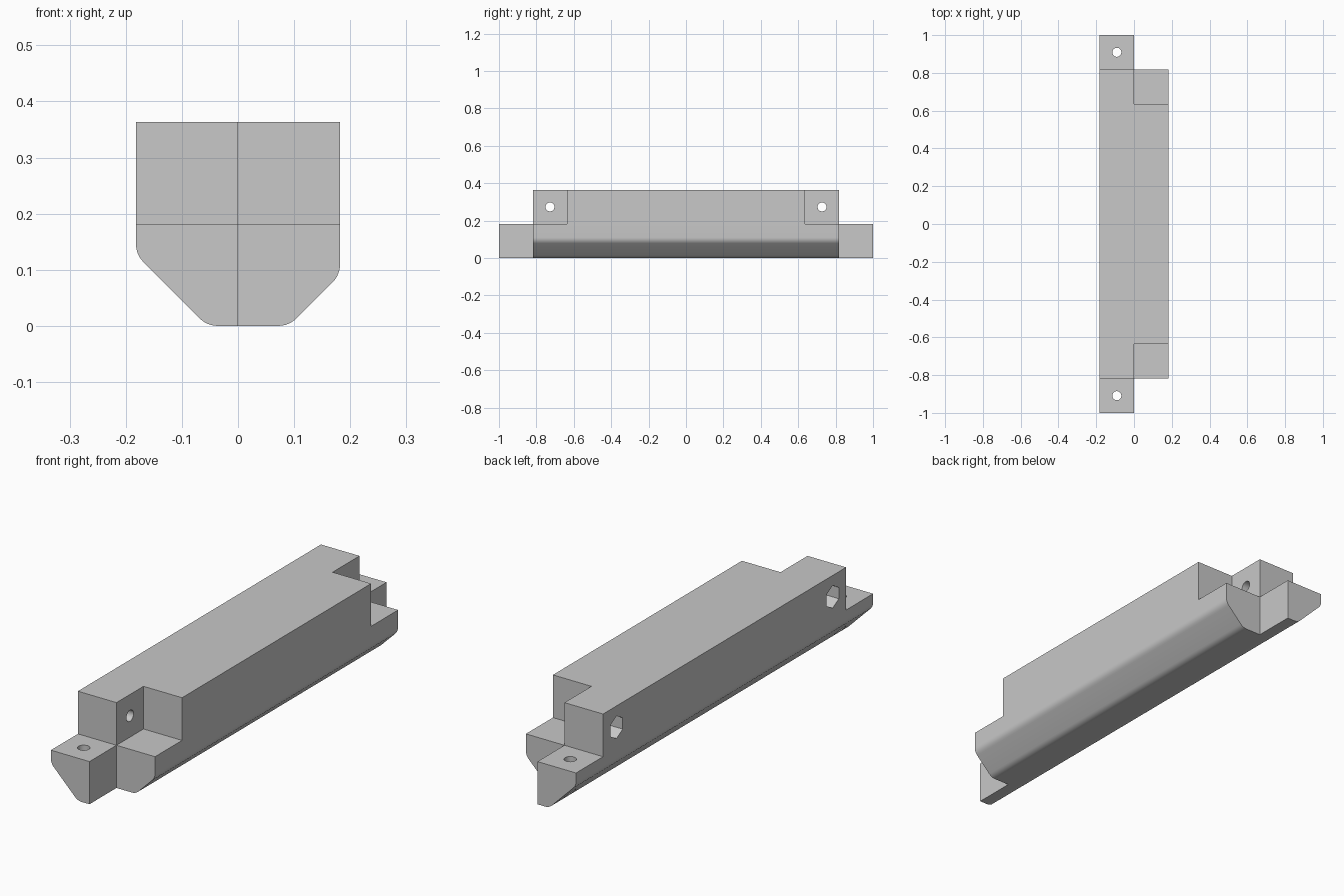
import bpy, bmesh, math
from mathutils import Vector, Matrix

cube = bpy.data.objects.get("Cube")
if cube:
    bpy.data.objects.remove(cube, do_unlink=True)

A = 2 / 11            # half the bar width, the module of every joint
BORE = 0.024          # bolt hole radius
NUT = 0.048           # nut pocket radius
NUT_DEPTH = 0.09

grey = bpy.data.materials.new("plain grey")
grey.use_nodes = True
grey.diffuse_color = (0.58, 0.58, 0.58, 1)
grey.node_tree.nodes["Principled BSDF"].inputs["Base Color"].default_value = (0.58, 0.58, 0.58, 1)


def make_object(name, bm):
    bmesh.ops.recalc_face_normals(bm, faces=bm.faces)
    mesh = bpy.data.meshes.new(name)
    bm.to_mesh(mesh)
    bm.free()
    mesh.materials.append(grey)
    obj = bpy.data.objects.new(name, mesh)
    bpy.context.collection.objects.link(obj)
    return obj


def fillet(before, corner, after, radius=0.045, steps=6):
    """Points of an arc that rounds one corner of the profile."""
    u, v = (before - corner).normalized(), (after - corner).normalized()
    half = u.angle(v) / 2
    centre = corner + (u + v).normalized() * radius / math.sin(half)
    start = (corner + u * radius / math.tan(half) - centre).normalized()
    end = (corner + v * radius / math.tan(half) - centre).normalized()
    return [centre + radius * start.slerp(end, i / steps) for i in range(steps + 1)]


# Bar section: square top, one wide and one narrow bevel below
corners = [Vector(p) for p in ((-A, 2 * A), (-A, 0.127), (-0.055, 0),
                               (A / 2, 0), (A, A / 2), (A, 2 * A))]
section = [corners[0]]
for i in range(1, 5):
    section += fillet(*corners[i - 1:i + 2])
section.append(corners[5])

bm = bmesh.new()
face = bm.faces.new([bm.verts.new((p.x, -1, p.y)) for p in section])
ends = bmesh.ops.extrude_face_region(bm, geom=[face])["geom"]
bmesh.ops.translate(bm, vec=(0, 2, 0), verts=[g for g in ends if isinstance(g, bmesh.types.BMVert)])
bar = make_object("frame_bar", bm)


def cut(bm):
    """Subtract a temporary solid from the bar."""
    cutter = make_object("cutter", bm)
    cutter.hide_render = True
    mod = bar.modifiers.new("cut", 'BOOLEAN')
    mod.operation, mod.solver, mod.object = 'DIFFERENCE', 'EXACT', cutter
    bpy.context.view_layer.objects.active = bar
    bpy.ops.object.modifier_apply(modifier=mod.name)
    bpy.data.objects.remove(cutter, do_unlink=True)


def cut_end_box(side, x, y, z):
    """Cut from y outward at one end of the bar."""
    ys = sorted((side * y, side * 1.2))
    low, high = Vector((x[0], ys[0], z[0])), Vector((x[1], ys[1], z[1]))
    bm = bmesh.new()
    bmesh.ops.create_cube(bm, size=1, matrix=Matrix.Translation((low + high) / 2)
                          @ Matrix.Diagonal((*(high - low), 1)))
    cut(bm)


def cut_hole(centre, axis, radius, depth, sides):
    turn = Matrix.Rotation(math.pi / 2, 4, 'Y') if axis == 'X' else Matrix()
    bm = bmesh.new()
    bmesh.ops.create_cone(bm, cap_ends=True, segments=sides, radius1=radius, radius2=radius,
                          depth=depth, matrix=Matrix.Translation(centre) @ turn)
    if sides == 6:   # stand the nut pocket on a point
        top = max(v.co.z for v in bm.verts) - centre[2]
        if top < radius * 0.95:
            bmesh.ops.rotate(bm, verts=bm.verts, cent=centre,
                             matrix=Matrix.Rotation(math.pi / 6, 3, 'X'))
    cut(bm)


for side in (-1, 1):
    # Stepped corner joint
    cut_end_box(side, (0, 0.5), 1 - A, (-0.5, 0.6))
    cut_end_box(side, (-0.5, 0.5), 1 - A, (A, 0.6))
    cut_end_box(side, (0, 0.5), 1 - 2 * A, (A, 0.6))
    # Bolt holes through the tab and the upper block, with a nut pocket outside
    cut_hole((-A / 2, side * (1 - A / 2), A / 2), 'Z', BORE, 0.4, 32)
    block = (-A / 2, side * (1 - 1.5 * A), 1.5 * A)
    cut_hole(block, 'X', BORE, 0.25, 32)
    cut_hole((-A, block[1], block[2]), 'X', NUT, 2 * NUT_DEPTH, 6)

bpy.ops.object.select_all(action='DESELECT')
bar.select_set(True)
bpy.context.view_layer.objects.active = bar
bpy.ops.object.shade_smooth_by_angle(angle=math.radians(30))
